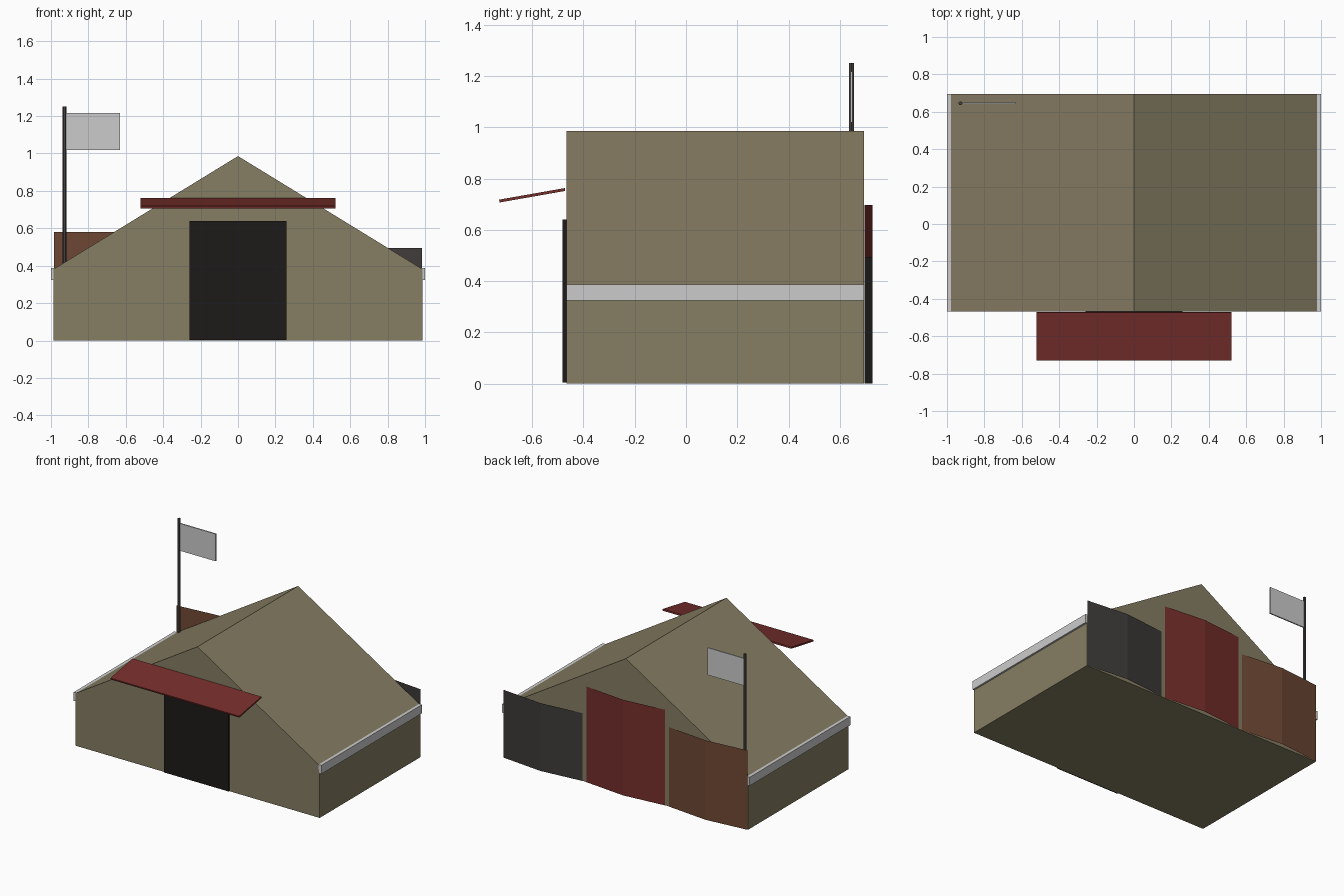
import bpy, bmesh, math
from mathutils import Matrix

if "Cube" in bpy.data.objects:
    bpy.data.objects.remove(bpy.data.objects["Cube"])


def paint(ob, name, rgb):
    m = bpy.data.materials.get(name) or bpy.data.materials.new(name)
    m.diffuse_color = (*rgb, 1)
    m.use_nodes = True
    m.node_tree.nodes["Principled BSDF"].inputs["Base Color"].default_value = m.diffuse_color
    ob.data.materials.append(m)


def make(name, bm):
    me = bpy.data.meshes.new(name)
    bm.to_mesh(me)
    bm.free()
    ob = bpy.data.objects.new(name, me)
    bpy.context.collection.objects.link(ob)
    return ob


def box(name, lo, hi):
    bm = bmesh.new()
    size = [b - a for a, b in zip(lo, hi)]
    mid = [(a + b) / 2 for a, b in zip(lo, hi)]
    bmesh.ops.create_cube(bm, size=1, matrix=Matrix.Translation(mid) @ Matrix.Diagonal((*size, 1)))
    return make(name, bm)


def extrude(name, pts, vec, solid=True):
    """Sweep a profile along vec: a closed solid, or an open sheet."""
    bm = bmesh.new()
    vs = [bm.verts.new(p) for p in pts]
    if solid:
        bm.faces.new(vs)
        geom = bm.faces[:]
        r = bmesh.ops.extrude_face_region(bm, geom=geom, use_keep_orig=True)
    else:
        edges = [bm.edges.new(e) for e in zip(vs, vs[1:])]
        r = bmesh.ops.extrude_edge_only(bm, edges=edges)
    bmesh.ops.translate(bm, vec=vec, verts=[g for g in r["geom"] if isinstance(g, bmesh.types.BMVert)])
    bmesh.ops.recalc_face_normals(bm, faces=bm.faces[:])
    return make(name, bm)


FRONT, BACK, HALF, EAVE, RIDGE = -0.467, 0.694, 0.987, 0.381, 0.986

# gabled hall
profile = [(-HALF, 0), (HALF, 0), (HALF, EAVE), (0, RIDGE), (-HALF, EAVE)]
hall = extrude("gabled_hall", [(x, FRONT, z) for x, z in profile], (0, BACK - FRONT, 0))
paint(hall, "tan", (0.24, 0.205, 0.125))

# eave gutters
for side, s in (("left", -1), ("right", 1)):
    x0, x1 = sorted((s * 0.975, s * 1.0))
    box("gutter_" + side, (x0, FRONT, 0.324), (x1, BACK, 0.387))

# door
door = box("door", (-0.26, -0.481, 0.004), (0.26, FRONT, 0.64))
paint(door, "black", (0.012, 0.011, 0.010))

# sloping awning over the door
awning = extrude("awning", [(-0.52, -0.727, 0.707), (-0.52, -0.471, 0.752),
                            (-0.52, -0.473, 0.763), (-0.52, -0.729, 0.718)], (1.04, 0, 0))
paint(awning, "red", (0.18, 0.028, 0.024))

# bent sheet panels on the back wall
for name, cx, top, rgb in (("grey", 0.667, 0.495, (0.05, 0.045, 0.042)),
                           ("red", 0, 0.698, (0.18, 0.028, 0.024)),
                           ("brown", -0.667, 0.58, (0.16, 0.065, 0.035))):
    w = 0.318
    pts = [(cx + w, BACK + 0.002, 0), (cx, 0.727, 0), (cx - w, BACK + 0.002, 0)]
    panel = extrude("back_panel_" + name, pts, (0, 0, top), solid=False)
    # make the sheet face outward
    if panel.data.polygons[0].normal.y < 0:
        panel.data.flip_normals()
    paint(panel, name, rgb)

# flagpole and flag
bm = bmesh.new()
bmesh.ops.create_cone(bm, cap_ends=True, segments=6, radius1=0.011, radius2=0.011, depth=0.87,
                      matrix=Matrix.Translation((-0.928, 0.645, 0.815)) @ Matrix.Rotation(math.pi / 6, 4, "Z"))
paint(make("flagpole", bm), "dark_metal", (0.06, 0.055, 0.052))
box("flag", (-0.92, 0.641, 1.018), (-0.63, 0.650, 1.217))
